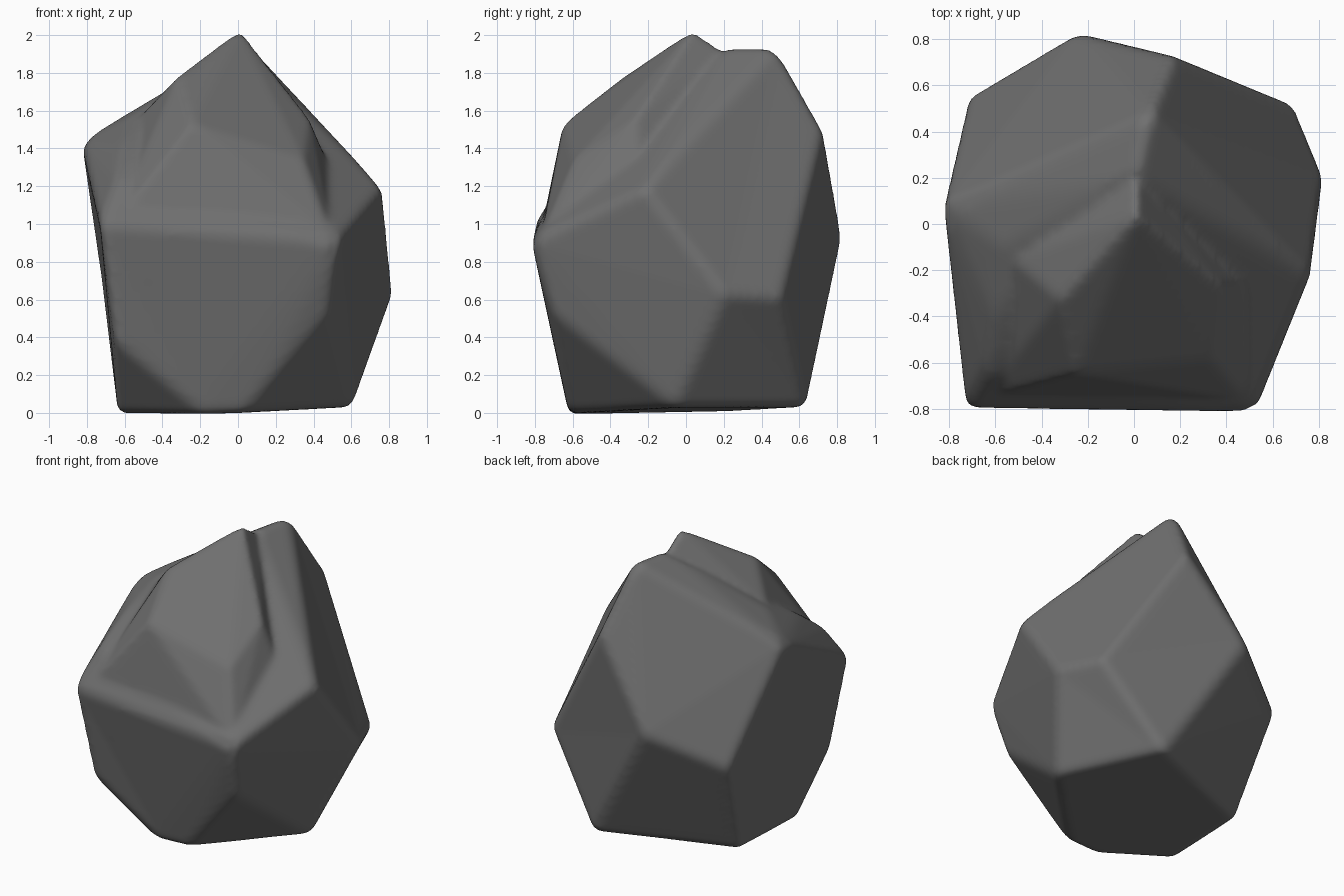
import bpy
import bmesh

cube = bpy.data.objects.get("Cube")
if cube:
    bpy.data.objects.remove(cube, do_unlink=True)

# Single stone colour
stone = bpy.data.materials.new("dark grey stone")
stone.use_nodes = True
grey = (0.16, 0.16, 0.16, 1)
stone.diffuse_color = grey
stone.node_tree.nodes["Principled BSDF"].inputs["Base Color"].default_value = grey


def apply(obj, mod):
    bpy.context.view_layer.objects.active = obj
    bpy.ops.object.modifier_apply(modifier=mod.name)


def chiselled(name, corners, width):
    """Convex stone chunk spanned by its corners, with worn edges."""
    bm = bmesh.new()
    for c in corners:
        bm.verts.new(c)
    hull = bmesh.ops.convex_hull(bm, input=bm.verts)
    loose = {g for g in hull["geom_interior"] + hull["geom_unused"]
             if isinstance(g, bmesh.types.BMVert)}
    bmesh.ops.delete(bm, geom=list(loose), context="VERTS")
    bmesh.ops.dissolve_limit(bm, angle_limit=0.1, verts=bm.verts, edges=bm.edges)
    bmesh.ops.recalc_face_normals(bm, faces=bm.faces)
    mesh = bpy.data.meshes.new(name)
    bm.to_mesh(mesh)
    bm.free()
    mesh.materials.append(stone)
    obj = bpy.data.objects.new(name, mesh)
    bpy.context.collection.objects.link(obj)
    bevel = obj.modifiers.new("worn edges", "BEVEL")
    bevel.width = width
    bevel.segments = 2
    bevel.limit_method = "ANGLE"
    bevel.angle_limit = 0.2
    apply(obj, bevel)
    return obj


base = [(0.04, -0.62, 0), (-0.18, -0.62, -0.01), (-0.64, -0.34, 0),
        (-0.62, 0.28, 0.01), (0.28, 0.64, 0.03), (0.61, -0.06, 0.03)]
waist = [(-0.65, -0.71, 0.38), (0.48, -0.71, 0.53), (0.825, 0.2, 0.63),
         (0.7, 0.51, 0.61), (-0.25, 0.83, 0.93), (-0.72, 0.55, 0.7)]
brow = [(-0.73, -0.8, 1.0), (0.53, -0.82, 0.91)]
shoulders = [(0.77, -0.22, 1.19), (-0.83, 0.08, 1.44), (0.17, 0.73, 1.5),
             (-0.64, -0.65, 1.24), (-0.57, -0.1, 1.57), (-0.61, -0.4, 1.42)]
ridge = [(0.07, 0.48, 1.94), (0.01, 0.2, 1.94)]

rock = chiselled("boulder", base + waist + brow + shoulders + ridge, 0.035)

# Raised five-sided slab on the front of the summit
slab_face = [(0.01, 0.04, 2.03), (-0.32, -0.33, 1.78), (-0.25, -0.65, 1.53),
             (0.35, -0.59, 1.34), (0.38, -0.27, 1.56)]
slab_root = [(0.01, 0.22, 1.91), (-0.53, -0.15, 1.56), (0.49, -0.26, 1.3),
             (0.5, -0.77, 0.92), (-0.66, -0.76, 1.0), (0, 0, 0.9)]
slab = chiselled("summit_slab", slab_face + slab_root, 0.02)

# Fuse into one rock
union = rock.modifiers.new("fuse", "BOOLEAN")
union.operation = "UNION"
union.solver = "EXACT"
union.object = slab
apply(rock, union)
bpy.data.objects.remove(slab, do_unlink=True)

# Weather the seam between slab and boulder
remesh = rock.modifiers.new("even surface", "REMESH")
remesh.mode = "VOXEL"
remesh.voxel_size = 0.02
remesh.use_smooth_shade = True
apply(rock, remesh)
weather = rock.modifiers.new("weathering", "SMOOTH")
weather.factor = 0.5
weather.iterations = 6
apply(rock, weather)

bpy.ops.object.select_all(action="DESELECT")
rock.select_set(True)
bpy.context.view_layer.objects.active = rock
bpy.ops.object.shade_smooth()
